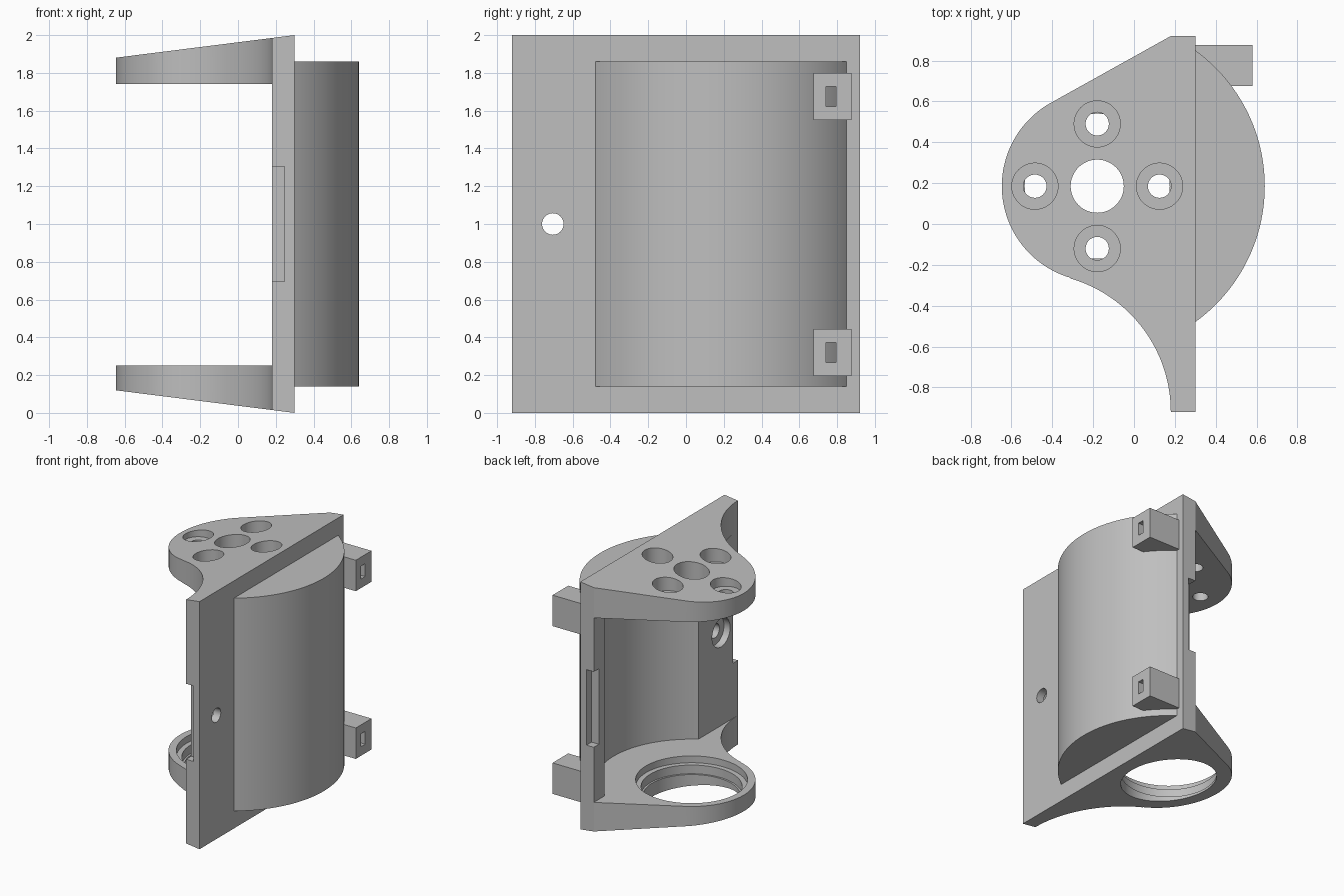
import bpy, bmesh
from math import sin, cos, radians, acos, degrees
from mathutils import Vector

cube = bpy.data.objects.get("Cube")
if cube:
    bpy.data.objects.remove(cube, do_unlink=True)

grey = bpy.data.materials.new("plain_grey")
grey.use_nodes = True
COLOUR = (0.52, 0.52, 0.52, 1)
grey.diffuse_color = COLOUR
grey.node_tree.nodes["Principled BSDF"].inputs["Base Color"].default_value = COLOUR

CX, CY = -0.18, 0.185          # shared axis of motor, housing and bearing


def arc(cx, cy, r, start, end, n):
    angles = [radians(start + (end - start) * i / n) for i in range(n + 1)]
    return [(cx + r * cos(a), cy + r * sin(a)) for a in angles]


def prism(name, points, lo, hi, axis="z"):
    """Extrude a 2D outline from lo to hi along an axis."""
    place = {"z": lambda u, v, w: (u, v, w),
             "y": lambda u, v, w: (u, w, v),
             "x": lambda u, v, w: (w, u, v)}[axis]
    bm = bmesh.new()
    face = bm.faces.new([bm.verts.new(place(u, v, lo)) for u, v in points])
    new = bmesh.ops.extrude_face_region(bm, geom=[face])["geom"]
    shift = Vector(place(0, 0, hi - lo))
    bmesh.ops.translate(bm, vec=shift, verts=[g for g in new if isinstance(g, bmesh.types.BMVert)])
    bmesh.ops.recalc_face_normals(bm, faces=bm.faces)
    mesh = bpy.data.meshes.new(name)
    bm.to_mesh(mesh)
    bm.free()
    mesh.materials.append(grey)
    obj = bpy.data.objects.new(name, mesh)
    bpy.context.collection.objects.link(obj)
    return obj


def box(name, x, y, z):
    return prism(name, [(x[0], y[0]), (x[1], y[0]), (x[1], y[1]), (x[0], y[1])], *z)


def disc(name, u, v, r, lo, hi, axis="z", n=64):
    return prism(name, arc(u, v, r, 0, 360, n)[:-1], lo, hi, axis)


def combine(target, tool, operation="DIFFERENCE"):
    tool.hide_render = True
    mod = target.modifiers.new("combine", "BOOLEAN")
    mod.operation, mod.solver, mod.object = operation, "EXACT", tool
    bpy.ops.object.select_all(action="DESELECT")
    bpy.context.view_layer.objects.active = target
    target.select_set(True)
    bpy.ops.object.modifier_apply(modifier=mod.name)
    bpy.data.objects.remove(tool, do_unlink=True)


# Back plate and both flanges share one outline
outline = [(0.30, -0.92), (0.30, 0.92), (0.18, 0.92)]
outline += arc(CX, CY, 0.467, 119.6, 253.9, 48)
outline += arc(-0.5, -0.92, 0.68, 73.9, 0, 32)
body = prism("motor_bracket", outline, 0, 2)

# Rounded housing bulging from the plate
half = degrees(acos((0.30 - CX) / 0.82))
bulge = [(0.25, CY - 0.6)] + arc(CX, CY, 0.82, -half, half, 64) + [(0.25, CY + 0.6)]
combine(body, prism("housing", bulge, 0.14, 1.86), "UNION")

# Strap clips with slots
for low in (0.195, 1.55):
    clip = box("strap_clip", (0.28, 0.58), (0.675, 0.875), (low, low + 0.25))
    combine(clip, box("slot", (0.2, 0.7), (0.742, 0.795), (low + 0.073, low + 0.177)))
    combine(body, clip, "UNION")

# Hollow between the flanges, reaching into the housing
half = degrees(acos((0.18 - CX) / 0.70))
hollow = [(-1, -1.2), (0.18, -1.2)] + arc(CX, CY, 0.70, -half, half, 64) + [(0.18, 1.2), (-1, 1.2)]
combine(body, prism("hollow", hollow, 0.25, 1.74))

# Sloped outer faces of the flanges
slope = 0.12 / 0.95
for z0, s, out in ((0, 1, -1), (2, -1, 3)):
    wedge = [(0.5, z0 - s * slope * 0.2), (-1, z0 + s * slope * 1.3), (-1, out), (0.5, out)]
    combine(body, prism("slope_cutter", wedge, -2, 2, "y"))

# Motor hole and counterbored screw holes in the top flange
combine(body, disc("motor_hole", CX, CY, 0.13, 1.6, 2.2))
for i in range(4):
    a = radians(90 * i)
    x, y = CX + 0.305 * cos(a), CY + 0.305 * sin(a)
    combine(body, disc("screw_hole", x, y, 0.057, 1.6, 2.2, n=32))
    combine(body, disc("screw_recess", x, y, 0.113, 1.84, 2.2, n=48))

# Stepped bearing seat in the bottom flange
for r, z in ((0.355, -0.2), (0.37, 0.125), (0.41, 0.195)):
    combine(body, disc("bearing_seat", CX, CY, r, z, 0.4, n=80))

# Counterbored hole in the plate
combine(body, disc("plate_hole", -0.705, 1.0, 0.057, 0, 0.4, "x", 32))
combine(body, disc("plate_recess", -0.705, 1.0, 0.115, 0, 0.235, "x", 48))

# Shallow notches on both side edges of the plate
for y in ((-1, -0.855), (0.855, 1)):
    combine(body, box("notch", (0, 0.245), y, (0.695, 1.305)))

bpy.ops.object.select_all(action="DESELECT")
body.select_set(True)
bpy.context.view_layer.objects.active = body
bpy.ops.object.shade_smooth_by_angle(angle=radians(25))
